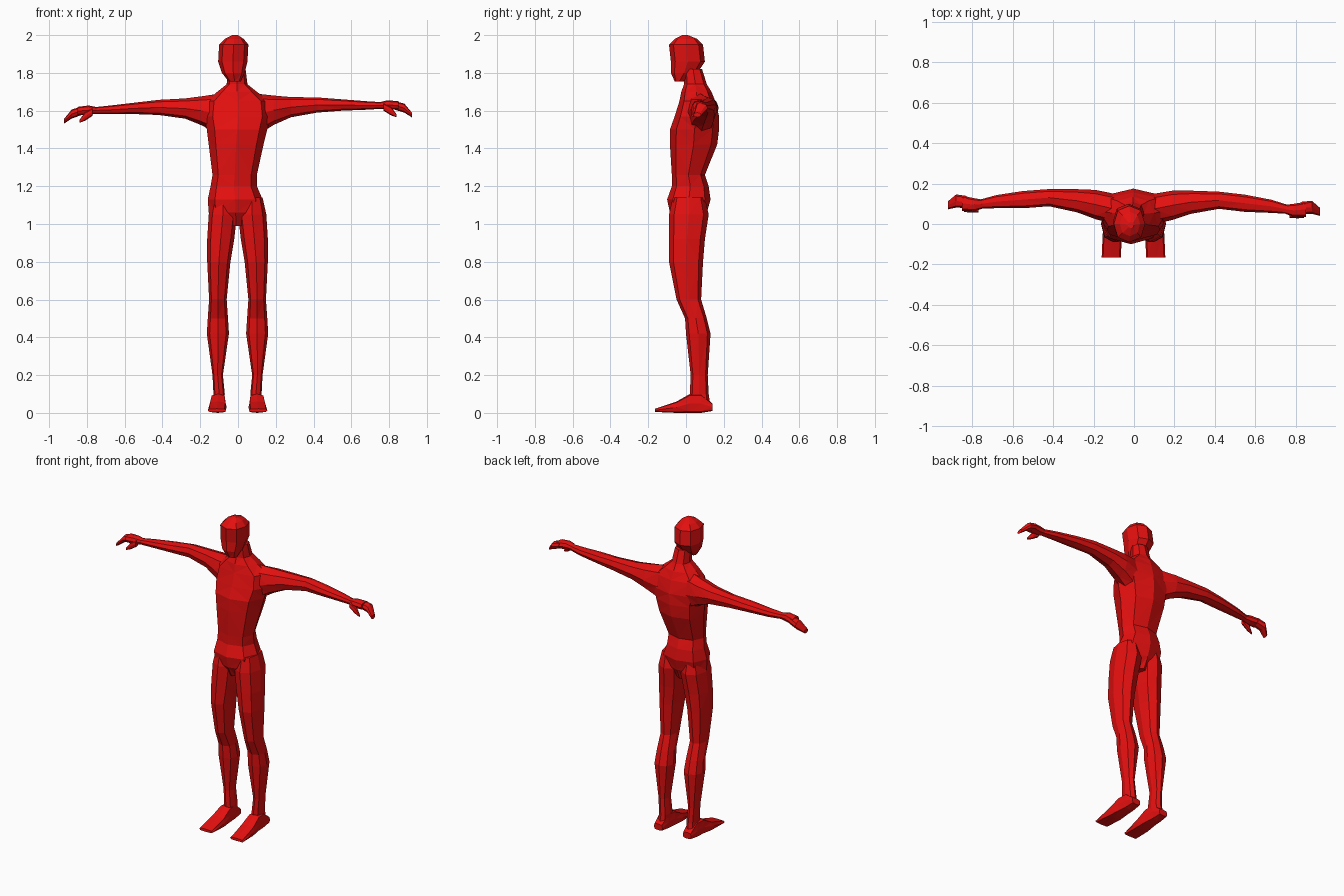
import bpy
import bmesh
from math import cos, sin, tau
from mathutils import Vector

default_cube = bpy.data.objects.get("Cube")
if default_cube:
    bpy.data.objects.remove(default_cube, do_unlink=True)

red = bpy.data.materials.new("plain_red")
red.use_nodes = True
red_value = (0.78, 0.005, 0.005, 1.0)
red.diffuse_color = red_value
red.node_tree.nodes["Principled BSDF"].inputs["Base Color"].default_value = red_value


def section(low_a, high_a, low_b, high_b, sides, fullness):
    """Points of a rounded section that fills the given box."""
    points = []
    for i in range(sides):
        angle = tau * i / sides
        a, b = cos(angle), sin(angle)
        # Push the diagonal corners outwards or inwards
        if abs(a * b) > 0.1:
            a *= fullness / abs(a)
            b *= fullness / abs(b)
        points.append(((low_a + high_a + a * (high_a - low_a)) / 2,
                       (low_b + high_b + b * (high_b - low_b)) / 2))
    return points


def place(axis, along, a, b):
    """Turn a section point into a position along the chosen axis."""
    if axis == "x":
        return Vector((along, a, b))
    if axis == "y":
        return Vector((a, along, b))
    return Vector((a, b, along))


def loft(name, axis, rings, adjust=None, fullness=0.74, sides=8):
    """Skin a faceted closed body over rings of (along, a, a, b, b)."""
    bm = bmesh.new()
    loops = []
    for along, *box in rings:
        loop = []
        for a, b in section(*box, sides, fullness):
            point = place(axis, along, a, b)
            if adjust:
                point = adjust(point)
            loop.append(bm.verts.new(point))
        loops.append(loop)
    for lower, upper in zip(loops, loops[1:]):
        for i in range(sides):
            j = (i + 1) % sides
            bm.faces.new((lower[i], lower[j], upper[j], upper[i]))
    bm.faces.new(loops[0])
    bm.faces.new(loops[-1])
    bmesh.ops.triangulate(bm, faces=bm.faces[:])
    bmesh.ops.recalc_face_normals(bm, faces=bm.faces[:])
    mesh = bpy.data.meshes.new(name)
    bm.to_mesh(mesh)
    bm.free()
    mesh.materials.append(red)
    body_part = bpy.data.objects.new(name, mesh)
    bpy.context.collection.objects.link(body_part)
    return body_part


# Torso and neck, from the crotch upwards
loft("torso", "z", [
    (0.99, -0.05, 0.03, -0.05, 0.08),
    (1.06, -0.155, 0.13, -0.085, 0.11),
    (1.13, -0.16, 0.13, -0.1, 0.13),
    (1.2, -0.145, 0.1, -0.075, 0.12),
    (1.26, -0.135, 0.1, -0.075, 0.1),
    (1.42, -0.155, 0.135, -0.085, 0.165),
    (1.5, -0.165, 0.155, -0.085, 0.175),
    (1.57, -0.18, 0.175, -0.06, 0.175),
    (1.65, -0.17, 0.165, -0.035, 0.155),
    (1.7, -0.11, 0.1, -0.025, 0.135),
    (1.74, -0.06, 0.05, -0.01, 0.11),
    (1.82, -0.055, 0.04, -0.01, 0.085),
])

# Head, from the chin to the crown
loft("head", "z", [
    (1.755, -0.05, 0.015, -0.06, -0.01),
    (1.8, -0.085, 0.035, -0.08, 0.06),
    (1.86, -0.105, 0.05, -0.08, 0.1),
    (1.95, -0.1, 0.055, -0.09, 0.09),
    (1.98, -0.07, 0.03, -0.06, 0.06),
    (2.0, -0.03, 0.0, -0.02, 0.01),
])

arm_rings = [
    (0.1, 0.0, 0.15, 1.47, 1.69),
    (0.19, 0.02, 0.165, 1.525, 1.68),
    (0.28, 0.05, 0.165, 1.565, 1.672),
    (0.42, 0.075, 0.16, 1.59, 1.67),
    (0.55, 0.06, 0.145, 1.6, 1.66),
    (0.68, 0.055, 0.12, 1.605, 1.65),
    (0.76, 0.05, 0.095, 1.61, 1.645),
]
palm_rings = [
    (0.75, 0.05, 0.095, 1.61, 1.645),
    (0.79, 0.035, 0.1, 1.605, 1.655),
    (0.85, 0.035, 0.11, 1.605, 1.65),
]
finger_rings = [
    (0.83, 0.05, 0.11, 1.605, 1.65),
    (0.88, 0.05, 0.115, 1.59, 1.638),
    (0.92, 0.04, 0.08, 1.565, 1.59),
]
thumb_rings = [
    (0.77, 0.03, 0.06, 1.6, 1.64),
    (0.81, 0.028, 0.055, 1.575, 1.62),
    (0.84, 0.03, 0.04, 1.565, 1.58),
]
leg_rings = [
    (1.14, 0.02, 0.13, -0.07, 0.1),
    (1.05, 0.0, 0.15, -0.09, 0.12),
    (0.92, 0.015, 0.158, -0.09, 0.1),
    (0.8, 0.035, 0.158, -0.09, 0.09),
    (0.6, 0.055, 0.148, -0.05, 0.08),
    (0.5, 0.048, 0.155, -0.005, 0.11),
    (0.42, 0.043, 0.16, 0.0, 0.13),
    (0.2, 0.075, 0.13, 0.025, 0.115),
    (0.1, 0.065, 0.125, 0.02, 0.12),
    (0.03, 0.068, 0.13, 0.02, 0.13),
]
foot_rings = [
    (0.14, 0.07, 0.13, 0.01, 0.05),
    (0.08, 0.065, 0.135, 0.0, 0.1),
    (0.02, 0.06, 0.14, 0.0, 0.1),
    (-0.05, 0.055, 0.15, 0.0, 0.06),
    (-0.165, 0.06, 0.155, 0.005, 0.022),
]

# Limbs, made once for each side
for side_name, side in (("left", 1), ("right", -1)):

    def pose_arm(point, side=side):
        """Mirror the arm; the right one hangs lower and further back."""
        sway = 0.04 * (point.x - 0.1) if side < 0 else 0
        return Vector((side * point.x, point.y + sway, point.z - sway))

    def pose_leg(point, side=side):
        """Mirror the leg about the slightly shifted crotch."""
        shift = -0.005 if side < 0 else 0.0
        return Vector((side * point.x + shift, point.y, point.z))

    loft(side_name + "_arm", "x", arm_rings, pose_arm)
    loft(side_name + "_palm", "x", palm_rings, pose_arm)
    loft(side_name + "_fingers", "x", finger_rings, pose_arm)
    loft(side_name + "_thumb", "x", thumb_rings, pose_arm)
    loft(side_name + "_leg", "z", leg_rings, pose_leg)
    loft(side_name + "_foot", "y", foot_rings, pose_leg, fullness=0.85)
